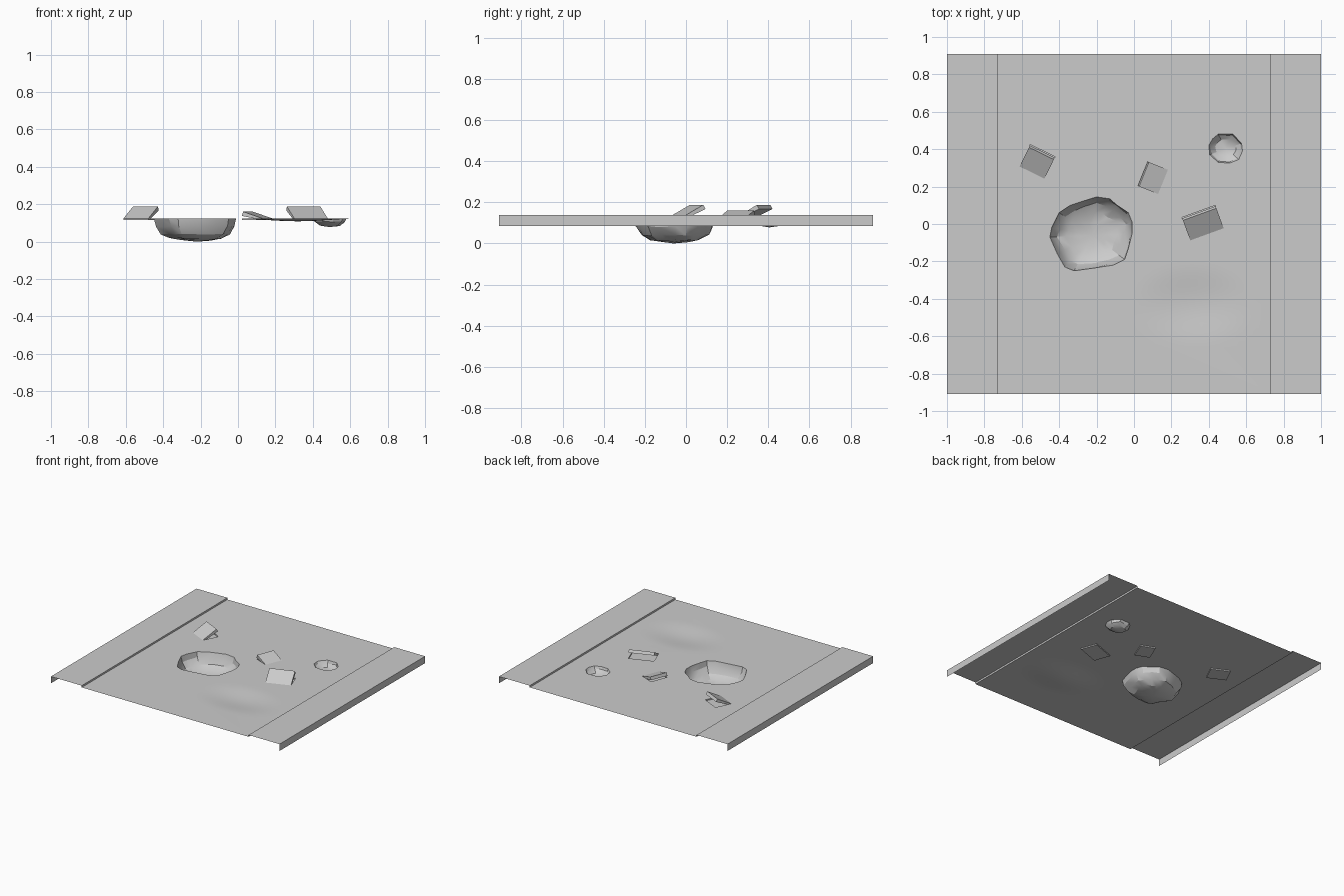
import bpy, bmesh, math, random
from mathutils import Vector, Matrix
from mathutils.geometry import delaunay_2d_cdt

if "Cube" in bpy.data.objects:
    bpy.data.objects.remove(bpy.data.objects["Cube"])

random.seed(4)
ROAD_Z, WALK_Z, SKIRT_Z = 0.125, 0.139, 0.085
CURB_X, EDGE_X, HALF_Y = 0.73, 1.0, 0.91

grey = bpy.data.materials.new("concrete grey")
grey.diffuse_color = (0.6, 0.6, 0.6, 1)
grey.use_nodes = True
grey.node_tree.nodes["Principled BSDF"].inputs["Base Color"].default_value = grey.diffuse_color


def finish(name, bm, smooth=None):
    me = bpy.data.meshes.new(name)
    bm.to_mesh(me)
    bm.free()
    ob = bpy.data.objects.new(name, me)
    bpy.context.collection.objects.link(ob)
    me.materials.append(grey)
    if smooth:
        bpy.ops.object.select_all(action='DESELECT')
        ob.select_set(True)
        bpy.context.view_layer.objects.active = ob
        bpy.ops.object.shade_smooth_by_angle(angle=math.radians(smooth))
    return ob


def inside(p, poly):
    hit = False
    for a, b in zip(poly, poly[1:] + poly[:1]):
        if (a[1] > p[1]) != (b[1] > p[1]):
            if p[0] < a[0] + (p[1] - a[1]) * (b[0] - a[0]) / (b[1] - a[1]):
                hit = not hit
    return hit


# Outlines of the two potholes
big_rim = [(-.20, .145), (-.28, .12), (-.34, .10), (-.40, .06), (-.44, -.02),
           (-.45, -.07), (-.41, -.16), (-.37, -.23), (-.32, -.25), (-.21, -.235),
           (-.11, -.22), (-.05, -.19), (-.03, -.13), (-.01, -.05), (-.01, .01),
           (-.03, .06), (-.09, .10), (-.13, .135)]
small_rim = [(.45, .48), (.42, .455), (.40, .42), (.405, .37), (.45, .33),
             (.51, .325), (.56, .345), (.58, .39), (.575, .43), (.53, .48)]

# Lifted slabs: hinge middle, direction toward the raised end, width, length, tilt
slabs = [((-.545, .275), 64, .148, .13, 29),
         ((.39, -.055), 110, .19, .13, 29),
         ((.155, .225), 158, .14, .115, 18)]


def footprint(mid, ang, w, l):
    u = Vector((math.cos(math.radians(ang)), math.sin(math.radians(ang))))
    v = Vector((-u.y, u.x))
    m = Vector(mid)
    return [tuple(m + u * a + v * b) for a, b in
            ((0, -w / 2), (l, -w / 2), (l, w / 2), (0, w / 2))]


pits = [footprint(*s[:4]) for s in slabs]
holes = [big_rim, small_rim] + pits


def dip(x, y):
    # Shallow smooth sunken patch
    r = math.hypot((x - .32) / .36, (y + .43) / .23)
    return -.016 * (.5 + .5 * math.cos(math.pi * r)) if r < 1 else 0


# Road sheet with openings and the sunken patch
pts, edges = [], []
for loop in [[(-CURB_X, -HALF_Y), (CURB_X, -HALF_Y), (CURB_X, HALF_Y), (-CURB_X, HALF_Y)]] + holes:
    n = len(pts)
    pts += [Vector(p) for p in loop]
    edges += [(n + i, n + (i + 1) % len(loop)) for i in range(len(loop))]
for i in range(19):
    for j in range(15):
        x, y = -.04 + i * .04, -.66 + j * .0329
        if not any(inside((x, y), h) for h in holes):
            pts.append(Vector((x, y)))
vs, _, fs, *_ = delaunay_2d_cdt(pts, edges, [], 0, 1e-5)
bm = bmesh.new()
bv = [bm.verts.new((p.x, p.y, ROAD_Z + dip(p.x, p.y))) for p in vs]
for f in fs:
    c = sum((vs[i] for i in f), Vector((0, 0))) / len(f)
    if not any(inside(c, h) for h in holes):
        face = bm.faces.new([bv[i] for i in f])
        face.normal_update()
        if face.normal.z < 0:
            face.normal_flip()
finish("road", bm, 30)

# Sidewalks with curb face and outer skirt
for side, name in ((-1, "left_sidewalk"), (1, "right_sidewalk")):
    bm = bmesh.new()
    prof = [(CURB_X, ROAD_Z), (CURB_X, WALK_Z), (EDGE_X, WALK_Z), (EDGE_X, SKIRT_Z)]
    rows = [[bm.verts.new((side * x, y, z)) for x, z in prof] for y in (-HALF_Y, HALF_Y)]
    for i in range(3):
        q = [rows[0][i], rows[0][i + 1], rows[1][i + 1], rows[1][i]]
        bm.faces.new(q if side > 0 else q[::-1])
    finish(name, bm)


# Potholes: rings shrinking downward to a rough floor
def pothole(name, rim, centre, rings, bottom):
    bm = bmesh.new()
    cx, cy = centre
    prev = [bm.verts.new((x, y, ROAD_Z)) for x, y in rim]
    n = len(rim)
    for k, z in rings:
        cur = []
        for x, y in rim:
            s = k * random.uniform(.95, 1.04)
            cur.append(bm.verts.new((cx + (x - cx) * s, cy + (y - cy) * s,
                                     z + random.uniform(-.004, .004))))
        for i in range(n):
            bm.faces.new((prev[i], prev[(i + 1) % n], cur[(i + 1) % n], cur[i]))
        prev = cur
    tip = bm.verts.new((cx, cy, bottom))
    for i in range(n):
        bm.faces.new((prev[i], prev[(i + 1) % n], tip))
    finish(name, bm, 25)


pothole("large_pothole", big_rim, (-.22, -.06),
        [(.95, .082), (.82, .042), (.62, .018), (.35, .009)], 0)
pothole("small_pothole", small_rim, (.49, .405), [(.9, .106), (.6, .088)], .078)

# Lifted slabs, each in a shallow recess
for i, (mid, ang, w, l, tilt) in enumerate(slabs, 1):
    bm = bmesh.new()
    top = [bm.verts.new((x, y, ROAD_Z)) for x, y in pits[i - 1]]
    low = [bm.verts.new((x, y, ROAD_Z - .009)) for x, y in pits[i - 1]]
    bm.faces.new(low)
    for k in range(4):
        m = (k + 1) % 4
        bm.faces.new((top[k], top[m], low[m], low[k]))
    finish(f"recess_{i}", bm)

    bm = bmesh.new()
    bmesh.ops.create_cube(bm, size=1, matrix=Matrix.Translation((l / 2, 0, -.012))
                          @ Matrix.Diagonal((l, w, .024, 1)))
    bm.transform(Matrix.Translation((mid[0], mid[1], ROAD_Z))
                 @ Matrix.Rotation(math.radians(ang), 4, 'Z')
                 @ Matrix.Rotation(math.radians(-tilt), 4, 'Y'))
    # Keep the hinge end from poking out under the road
    for v in bm.verts:
        v.co.z = max(v.co.z, ROAD_Z - .008)
    finish(f"lifted_slab_{i}", bm)
